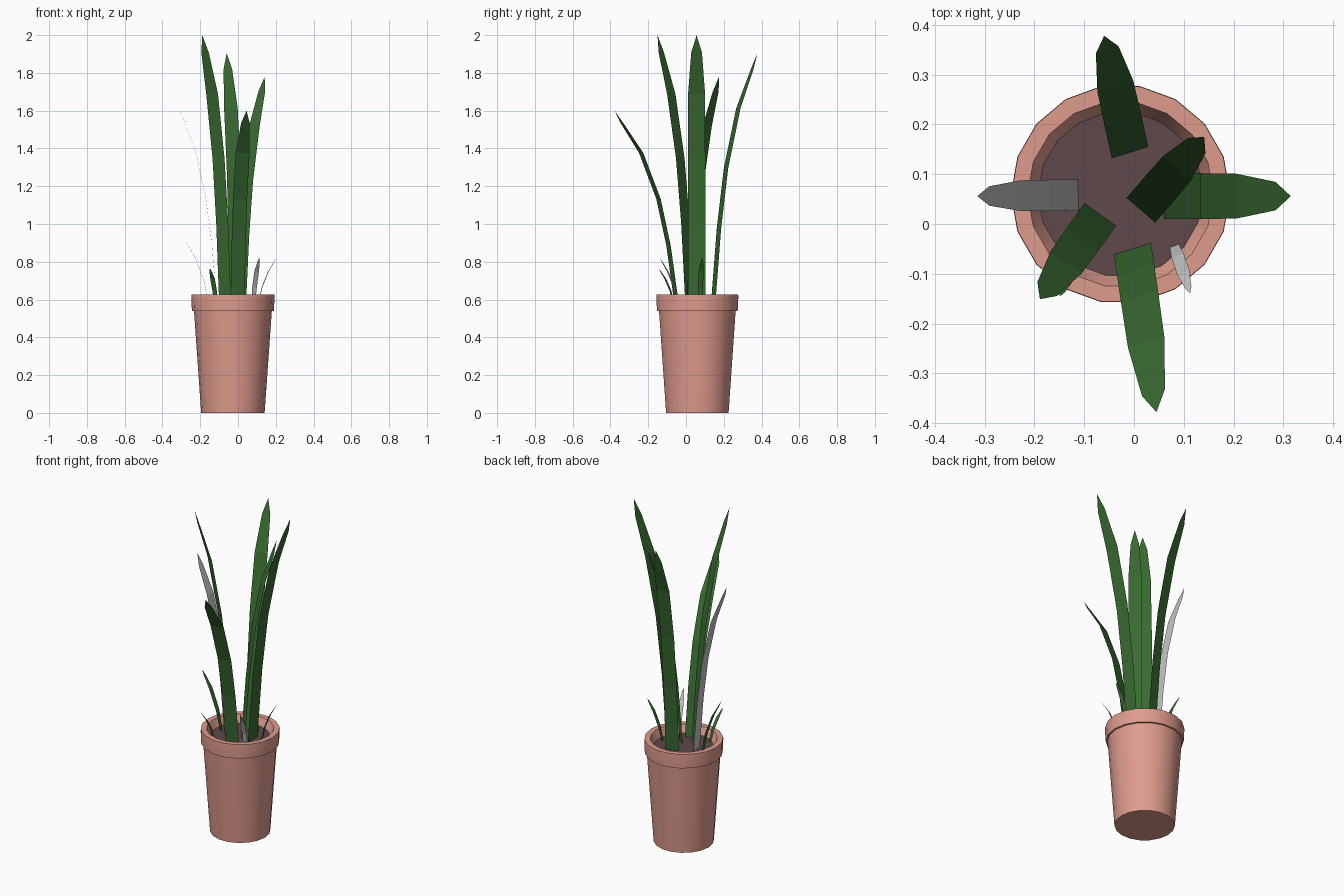
import bpy, math

if "Cube" in bpy.data.objects:
    bpy.data.objects.remove(bpy.data.objects["Cube"])

def material(name, rgb):
    m = bpy.data.materials.new(name)
    m.diffuse_color = (*rgb, 1)
    m.use_nodes = True
    m.node_tree.nodes["Principled BSDF"].inputs["Base Color"].default_value = m.diffuse_color
    return m

TERRACOTTA = material("terracotta pink", (0.74, 0.33, 0.27))
SOIL = material("dark soil", (0.115, 0.065, 0.072))
GREEN = material("leaf green", (0.042, 0.15, 0.032))
GREY = material("pale grey", (0.56, 0.56, 0.56))

CX, CY, SIDES = -0.027, 0.06, 18      # pot axis and facet count
SOIL_Z = 0.58

def add_object(name, verts, faces, mat, smooth=False):
    me = bpy.data.meshes.new(name)
    me.from_pydata(verts, [], faces)
    me.materials.append(mat)
    if smooth:
        me.polygons.foreach_set("use_smooth", [True] * len(me.polygons))
        me.set_sharp_from_angle(angle=math.radians(35))
    me.update()
    ob = bpy.data.objects.new(name, me)
    bpy.context.collection.objects.link(ob)
    return ob

def ring(r, z):
    return [(CX + r * math.cos(2 * math.pi * i / SIDES),
             CY + r * math.sin(2 * math.pi * i / SIDES), z) for i in range(SIDES)]

# Pot: turned profile, outside wall, overhanging lip, inner wall
profile = [(0.168, 0), (0.206, 0.54), (0.217, 0.54), (0.2205, 0.615),
           (0.2195, 0.626), (0.187, 0.626), (0.158, 0.56)]
verts = [v for r, z in profile for v in ring(r, z)]
faces = [tuple(reversed(range(SIDES)))]
for k in range(len(profile) - 1):
    for i in range(SIDES):
        j = (i + 1) % SIDES
        a, b = k * SIDES, (k + 1) * SIDES
        faces.append((a + i, a + j, b + j, b + i))
add_object("pot", verts, faces, TERRACOTTA, True)

# Soil disc
add_object("soil", ring(0.166, SOIL_Z), [tuple(range(SIDES))], SOIL)

# Leaf template: (height fraction, outward fraction, width fraction)
BIG = [(0, 0, 1), (0.3, 0.13, 1), (0.54, 0.29, 1), (0.78, 0.57, 0.98),
       (0.935, 0.88, 0.62), (1, 1, 0)]
SMALL = [(0, 0, 0.75), (0.35, 0.2, 1), (0.7, 0.55, 1), (0.92, 0.88, 0.5), (1, 1, 0)]

def leaf(name, base, tip, width, shape, mat, skew=0):
    """Flat arching blade from base (x, y) to tip (x, y, z)."""
    dx, dy = tip[0] - base[0], tip[1] - base[1]
    h = tip[2] - SOIL_Z
    a = math.atan2(dy, dx) + math.radians(skew) + math.pi / 2
    sx, sy = math.cos(a) * width / 2, math.sin(a) * width / 2
    verts, faces = [], []
    for t, r, w in shape:
        x, y, z = base[0] + dx * r, base[1] + dy * r, SOIL_Z + h * t
        if w:
            verts += [(x - sx * w, y - sy * w, z), (x + sx * w, y + sy * w, z)]
        else:
            verts.append((x, y, z))
    n = len(shape) - 2
    for i in range(n):
        k = 2 * i
        faces.append((k, k + 2, k + 3, k + 1))
    faces.append((2 * n, 2 * n + 2, 2 * n + 1))
    return add_object(name, verts, faces, mat)

# Tall leaves
leaf("tall_leaf_front", (-0.003, -0.05), (0.045, -0.378, 1.60), 0.078, BIG, GREEN, 9)
leaf("tall_leaf_back", (-0.008, 0.144), (-0.06, 0.378, 1.905), 0.077, BIG, GREEN, 5)
leaf("tall_leaf_right", (0.06, 0.056), (0.315, 0.056, 2.0), 0.092, BIG, GREEN)
leaf("tall_leaf_left", (-0.112, 0.058), (-0.315, 0.056, 1.625), 0.063, BIG, GREY)
leaf("tall_leaf_front_left", (-0.068, 0.019), (-0.189, -0.151, 2.0), 0.078, BIG, GREEN)
leaf("tall_leaf_back_right", (0.014, 0.028), (0.141, 0.175, 1.78), 0.076, BIG, GREEN)

# Short young leaves
leaf("short_leaf_left", (-0.155, 0.06), (-0.282, 0.056, 0.92), 0.032, SMALL, GREEN)
leaf("short_leaf_right", (0.108, 0.074), (0.203, 0.086, 0.82), 0.027, SMALL, GREEN)
leaf("short_leaf_front_left", (-0.117, -0.066), (-0.149, -0.145, 0.765), 0.026, SMALL, GREEN)
leaf("short_leaf_front_right", (0.081, -0.044), (0.113, -0.139, 0.82), 0.026, SMALL, GREY)
